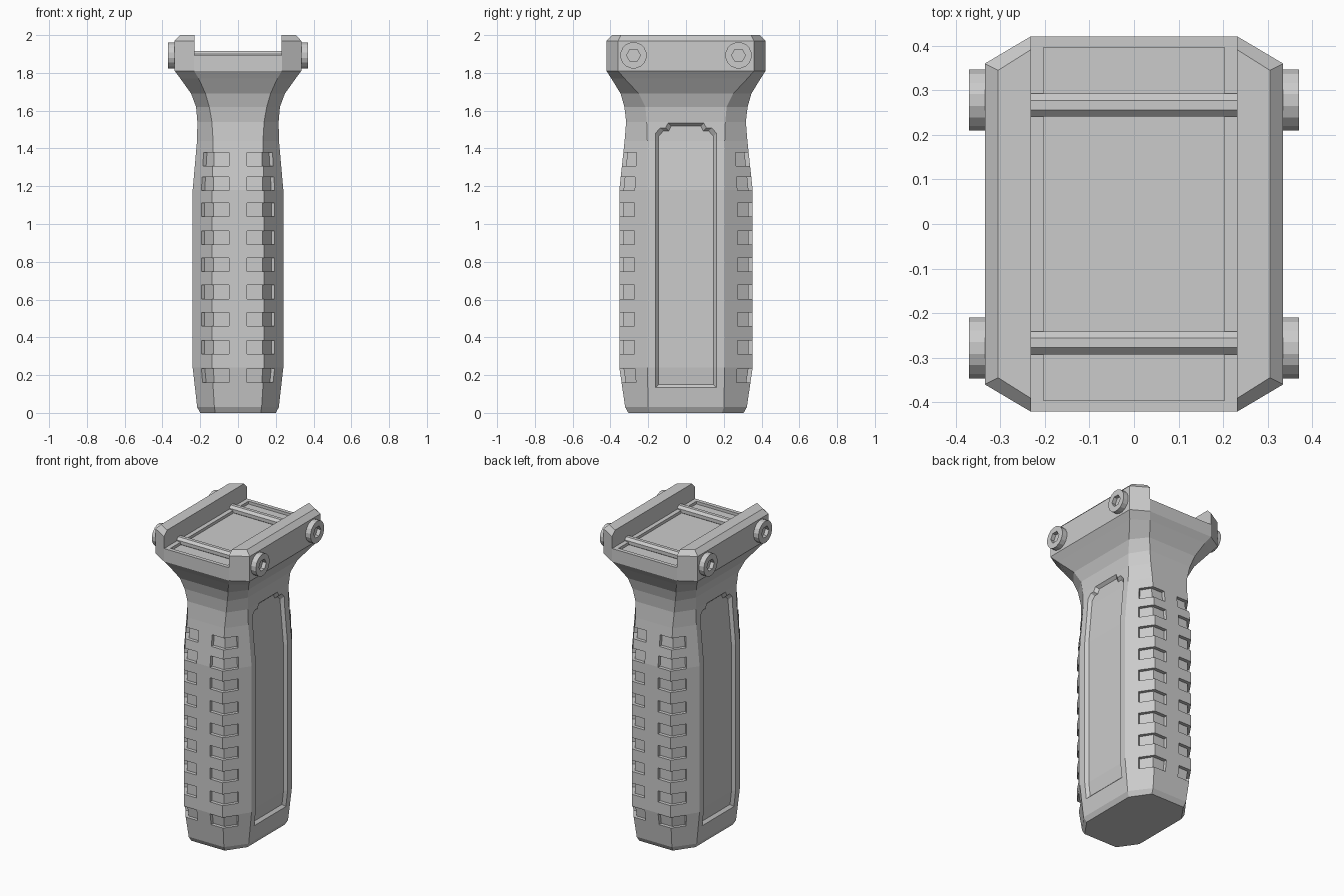
import bpy, bmesh, math

if "Cube" in bpy.data.objects:
    bpy.data.objects.remove(bpy.data.objects["Cube"])

# Grip sections: z, half width, half depth, front-flat half width, side-flat half depth
SECTIONS = [
    (0.00, .200, .305, .120, .190),
    (0.03, .216, .322, .125, .200),
    (0.24, .240, .353, .138, .205),
    (1.18, .240, .353, .138, .205),
    (1.44, .217, .325, .132, .205),
    (1.54, .215, .317, .138, .208),
    (1.62, .222, .326, .152, .215),
    (1.69, .248, .346, .172, .250),
    (1.77, .305, .395, .208, .325),
    (1.81, .335, .421, .232, .360),
    (1.97, .335, .421, .232, .360),
    (2.00, .305, .391, .232, .345),
]
SIDES = (1, -1)


def section(z):
    for a, b in zip(SECTIONS, SECTIONS[1:]):
        if a[0] <= z <= b[0]:
            t = (z - a[0]) / (b[0] - a[0])
            return [p + (q - p) * t for p, q in zip(a, b)][1:]


def loft(bm, loops):
    """Closed solid through loops with equal vertex counts."""
    rings = [[bm.verts.new(p) for p in lp] for lp in loops]
    n = len(rings[0])
    faces = [bm.faces.new(rings[0]), bm.faces.new(rings[-1])]
    for a, b in zip(rings, rings[1:]):
        for i in range(n):
            j = (i + 1) % n
            faces.append(bm.faces.new((a[i], a[j], b[j], b[i])))
    return faces


def finish(bm, name):
    bmesh.ops.recalc_face_normals(bm, faces=bm.faces[:])
    me = bpy.data.meshes.new(name)
    bm.to_mesh(me)
    bm.free()
    ob = bpy.data.objects.new(name, me)
    bpy.context.collection.objects.link(ob)
    return ob


def box(bm, x, y, z0, z1):
    loft(bm, [[(-x, -y, z), (x, -y, z), (x, y, z), (-x, y, z)] for z in (z0, z1)])


def cut(ob, bm):
    """Subtract a bmesh from an object."""
    cutter = finish(bm, "cutter")
    cutter.hide_render = True
    mod = ob.modifiers.new("cut", 'BOOLEAN')
    mod.operation, mod.solver, mod.object = 'DIFFERENCE', 'EXACT', cutter
    bpy.context.view_layer.objects.active = ob
    bpy.ops.object.modifier_apply(modifier=mod.name)
    bpy.data.objects.remove(cutter)


def ring(x, y, z, r, n, turn=0.0):
    return [(x, y + r * math.cos(2 * math.pi * i / n + turn),
             z + r * math.sin(2 * math.pi * i / n + turn)) for i in range(n)]


# Grip body
bm = bmesh.new()
loops = []
for z, X, Y, cx, cy in SECTIONS:
    loops.append([(cx, -Y, z), (X, -cy, z), (X, cy, z), (cx, Y, z),
                  (-cx, Y, z), (-X, cy, z), (-X, -cy, z), (-cx, -Y, z)])
loft(bm, loops)
grip = finish(bm, "grip_body")

# Rail channel, then a shallow pocket in its floor
for x, y, z in ((.231, .6, 1.893), (.203, .396, 1.875)):
    bm = bmesh.new()
    box(bm, x, y, z, 2.2)
    cut(grip, bm)

# Finger grooves wrapping each corner, following the taper
bm = bmesh.new()
DEPTH = .022
for z in (.198, .348, .495, .64, .785, .928, 1.075, 1.213, 1.343):
    for sx in SIDES:
        for sy in SIDES:
            loops = []
            for zz in (z - .036, z + .036):
                X, Y, cx, cy = section(zz)
                ex = cx + .55 * (X - cx)
                ey = Y - .55 * (Y - cy)
                pts = [(.048, Y - DEPTH), (cx - .007, Y - DEPTH),
                       (ex - .018, ey - .013), (ex + .06, ey + .045),
                       (cx + .06, Y + .06), (.048, Y + .06)]
                loops.append([(sx * px, sy * py, zz) for px, py in pts])
            loft(bm, loops)
cut(grip, bm)

# Recessed side panels with sloped walls and a stepped top


def panel_outline(i):
    half = [(.165 - i, .13 + i), (.165 - i, 1.485 - i), (.14 - i, 1.512 - i),
            (.112 - i, 1.512 - i), (.098 - i, 1.54 - i)]
    return half + [(-y, z) for y, z in reversed(half)]


bm = bmesh.new()
for s in SIDES:
    verts = [[(d, y, z) for y, z in panel_outline(i)]
             for d, i in ((-.018, .02), (.012, -.007))]
    loft(bm, [[(s * d, y, z) for d, y, z in lp] for lp in verts])
    # split at the grip's section heights, then lay it on the surface
    new = [v for v in bm.verts if abs(v.co.x) < .1]
    for level in (.24, 1.18, 1.44):
        geom = bm.verts[:] + bm.edges[:] + bm.faces[:]
        bmesh.ops.bisect_plane(bm, geom=geom, plane_co=(0, 0, level), plane_no=(0, 0, 1))
    for v in bm.verts:
        if abs(v.co.x) < .1:
            v.co.x += s * section(v.co.z)[0]
bmesh.ops.triangulate(bm, faces=[f for f in bm.faces if len(f.verts) > 4])
cut(grip, bm)

# Cross bars and socket-head bolts
for label, s in (("front", -1), ("rear", 1)):
    bm = bmesh.new()
    loft(bm, [ring(x, s * .267, 1.889, .028, 8, math.pi / 8) for x in (-.25, .25)])
    finish(bm, label + "_cross_bar")
    for side, sx in (("right", 1), ("left", -1)):
        bm = bmesh.new()
        y, z = s * .278, 1.893
        loft(bm, [ring(sx * x, y, z, .07, 16, math.pi / 16) for x in (.32, .37)])
        bolt = finish(bm, f"{label}_{side}_bolt")
        bm = bmesh.new()
        loft(bm, [ring(sx * x, y, z, .037, 6) for x in (.345, .40)])
        cut(bolt, bm)
